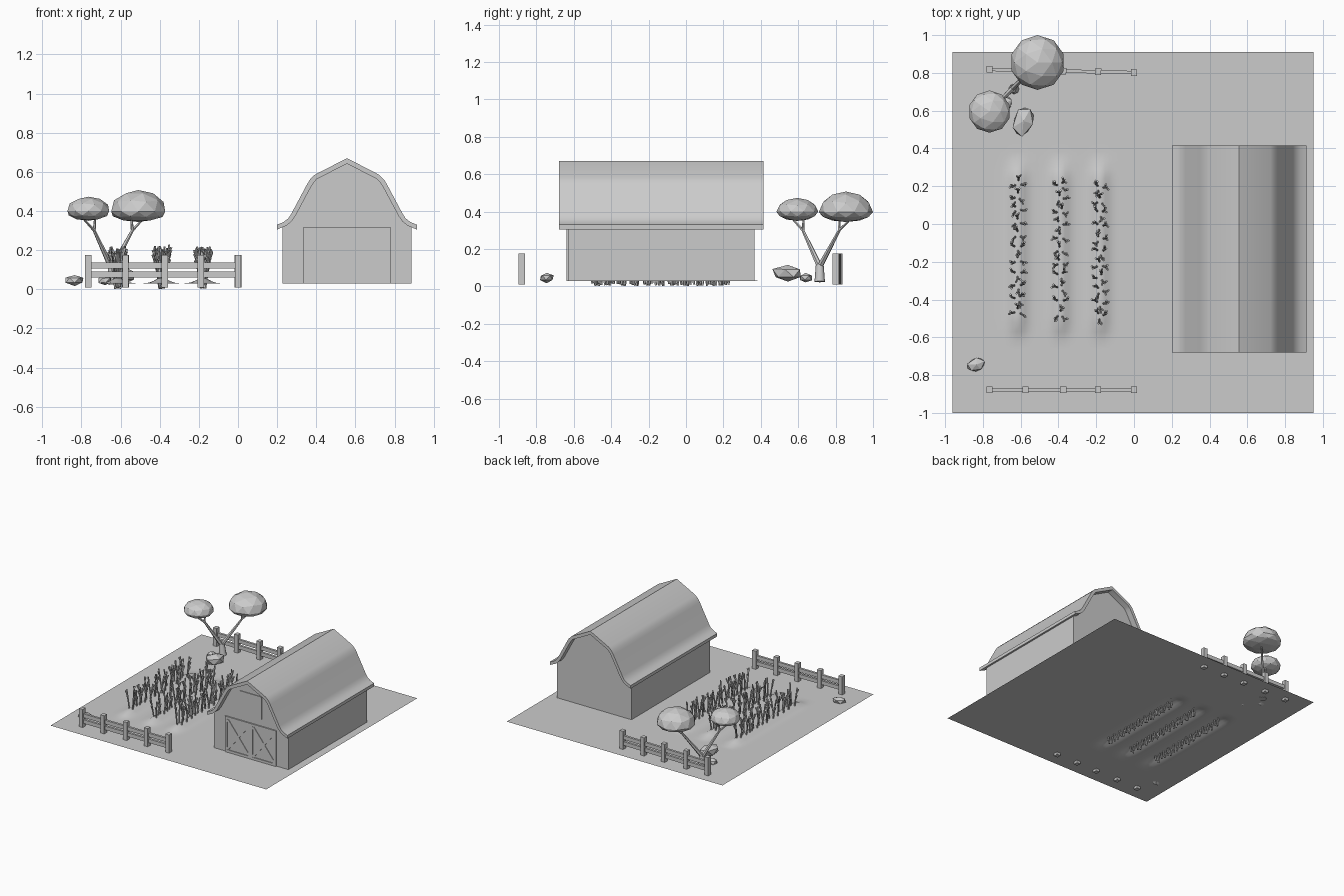
import bpy, bmesh, math, random
from mathutils import Vector, Matrix

random.seed(4)
if "Cube" in bpy.data.objects:
    bpy.data.objects.remove(bpy.data.objects["Cube"])

GREY = (0.6, 0.6, 0.6, 1)
mat = bpy.data.materials.new("plain grey")
mat.use_nodes = True
mat.diffuse_color = GREY
mat.node_tree.nodes["Principled BSDF"].inputs["Base Color"].default_value = GREY
GROUND = 0.03


def finish(bm, name, smooth=None):
    bmesh.ops.recalc_face_normals(bm, faces=bm.faces)
    mesh = bpy.data.meshes.new(name)
    bm.to_mesh(mesh)
    bm.free()
    mesh.materials.append(mat)
    ob = bpy.data.objects.new(name, mesh)
    bpy.context.collection.objects.link(ob)
    if smooth:
        bpy.ops.object.select_all(action='DESELECT')
        ob.select_set(True)
        bpy.context.view_layer.objects.active = ob
        bpy.ops.object.shade_smooth_by_angle(angle=math.radians(smooth))
    return ob


def box(bm, center, size, tilt=0):
    m = Matrix.Translation(center) @ Matrix.Rotation(tilt, 4, 'Y') @ Matrix.Diagonal((*size, 1))
    bmesh.ops.create_cube(bm, size=1, matrix=m)


def stick(bm, a, b, r1, r2, sides=6):
    a, b = Vector(a), Vector(b)
    d = b - a
    m = Matrix.Translation((a + b) / 2) @ d.to_track_quat('Z', 'Y').to_matrix().to_4x4()
    bmesh.ops.create_cone(bm, cap_ends=True, segments=sides, radius1=r1, radius2=r2,
                          depth=d.length, matrix=m)


def extrude_y(points, y0, y1, name, smooth=None):
    bm = bmesh.new()
    face = bm.faces.new([bm.verts.new((x, y0, z)) for x, z in points])
    new = bmesh.ops.extrude_face_region(bm, geom=[face])["geom"]
    bmesh.ops.translate(bm, vec=(0, y1 - y0, 0),
                        verts=[v for v in new if isinstance(v, bmesh.types.BMVert)])
    return finish(bm, name, smooth)


# Ground sheet with three soft planting ridges
ROWS = (-0.615, -0.39, -0.18)
bm = bmesh.new()
bmesh.ops.create_grid(bm, x_segments=90, y_segments=40, size=1,
                      matrix=Matrix.Translation((-0.005, -0.045, GROUND)) @ Matrix.Scale(0.955, 4))
for v in bm.verts:
    fade = max(0, min(1, (0.47 - abs(v.co.y + 0.13)) / 0.08))
    v.co.z += fade * sum(0.03 * math.exp(-((v.co.x - x) / 0.045) ** 2) for x in ROWS)
finish(bm, "ground", 60)

# Barn body and curved gambrel roof
CX = 0.557
outer = [(0, .67), (.165, .585), (.19, .56), (.205, .535), (.285, .385), (.30, .362), (.325, .343), (.357, .33)]
inner = [(0, .642), (.155, .562), (.17, .545), (.183, .525), (.265, .372), (.285, .345), (.31, .325), (.357, .305)]


def mirrored(half):
    return [(CX - x, z) for x, z in reversed(half[1:])] + [(CX + x, z) for x, z in half]


extrude_y(mirrored(outer) + mirrored(inner)[::-1], -0.68, 0.415, "barn_roof", 30)
extrude_y(mirrored(inner[:7] + [(.33, .317), (.33, GROUND)]), -0.63, 0.365, "barn_walls")

# Front double doors with frames and cross braces
FRONT = -0.63
W, H, T = 0.226, 0.285, 0.02
for side, label in ((-1, "right"), (1, "left")):
    bm = bmesh.new()
    x, z = CX + side * W / 2, GROUND + H / 2
    box(bm, (x, FRONT, z), (W, 0.008, H))
    for s in (-1, 1):
        box(bm, (x + s * (W - T) / 2, FRONT - 0.005, z), (T, 0.01, H))
        box(bm, (x, FRONT - 0.005, z + s * (H - T) / 2), (W - 2 * T, 0.01, T))
        box(bm, (x, FRONT - 0.004, z), (math.hypot(W, H) - 0.06, 0.009, T), s * math.atan2(H, W))
    finish(bm, label + "_door")

# Loft hatch in the gable
bm = bmesh.new()
box(bm, (CX, FRONT, 0.46), (0.19, 0.012, 0.18))
finish(bm, "loft_hatch")


# Fences
def fence(name, y, angle):
    bm = bmesh.new()
    for x in (-0.38, -0.19, 0.01, 0.195, 0.385):
        box(bm, (x, 0, 0.0925), (0.033, 0.035, 0.165))
    for z in (0.075, 0.122):
        box(bm, (0, 0, z), (0.77, 0.018, 0.03))
    ob = finish(bm, name)
    ob.location = (-0.385, y, 0)
    ob.rotation_euler.z = angle


fence("front_fence", -0.877, 0)
fence("back_fence", 0.81, -0.022)

# Forked tree trunk
bm = bmesh.new()
fork = Vector((-0.645, 0.715, 0.115))
stick(bm, (-0.635, 0.715, 0.025), fork, 0.028, 0.021, 8)
for end, crown in (((-0.735, 0.625, 0.3), (-0.765, 0.595)), ((-0.54, 0.82, 0.3), (-0.51, 0.855))):
    end = Vector(end)
    stick(bm, fork - Vector((0, 0, 0.01)), end, 0.016, 0.008)
    for s in (-1, 1):
        stick(bm, end, (crown[0] + s * 0.035, crown[1] + s * 0.035, 0.37), 0.008, 0.005)
finish(bm, "tree_trunk", 50)


# Faceted crowns, flatter underneath
def crown(name, x, y, r, z, up, down):
    bm = bmesh.new()
    bmesh.ops.create_icosphere(bm, subdivisions=2, radius=1)
    for v in bm.verts:
        v.co = (x + v.co.x * r, y + v.co.y * r, z + v.co.z * (up if v.co.z > 0 else down))
    finish(bm, name)


crown("large_crown", -0.51, 0.855, 0.145, 0.397, 0.11, 0.053)
crown("small_crown", -0.765, 0.595, 0.112, 0.4, 0.073, 0.05)


# Rocks
def rock(name, center, size, turn):
    bm = bmesh.new()
    bmesh.ops.create_icosphere(bm, subdivisions=1, radius=1)
    for v in bm.verts:
        v.co *= random.uniform(0.88, 1.08)
    m = Matrix.Translation(center) @ Matrix.Rotation(turn, 4, 'Z') @ Matrix.Diagonal((*size, 1))
    bmesh.ops.transform(bm, matrix=m, verts=bm.verts)
    finish(bm, name)


rock("large_rock", (-0.585, 0.545, 0.07), (0.06, 0.09, 0.048), -0.3)
rock("small_rock", (-0.68, 0.64, 0.045), (0.04, 0.038, 0.026), 0.5)
rock("front_rock", (-0.835, -0.745, 0.046), (0.055, 0.038, 0.028), 0.4)

# Crop rows: leaning stalks, each with short upright shoots
for i, x in enumerate(ROWS):
    bm = bmesh.new()
    for k in range(11):
        y = -0.465 + 0.068 * k - 0.012 * i
        turn = random.uniform(0, math.tau)
        for n in range(3):
            a = turn + n * math.tau / 3 + random.uniform(-0.3, 0.3)
            out = Vector((math.cos(a), math.sin(a), 0))
            root = Vector((x, y, random.uniform(0.002, 0.015))) + out * 0.012
            tip = root + out * 0.027 + Vector((0, 0, random.uniform(0.17, 0.215)))
            stick(bm, root, tip, 0.0065, 0.005, 5)
            for t in (0.5, 0.72):
                b = a + random.uniform(-1.3, 1.3)
                base = root.lerp(tip, t)
                end = base + Vector((math.cos(b) * 0.018, math.sin(b) * 0.018, 0.045))
                stick(bm, base, end, 0.004, 0.006, 5)
    finish(bm, "crop_row_%d" % (i + 1))
